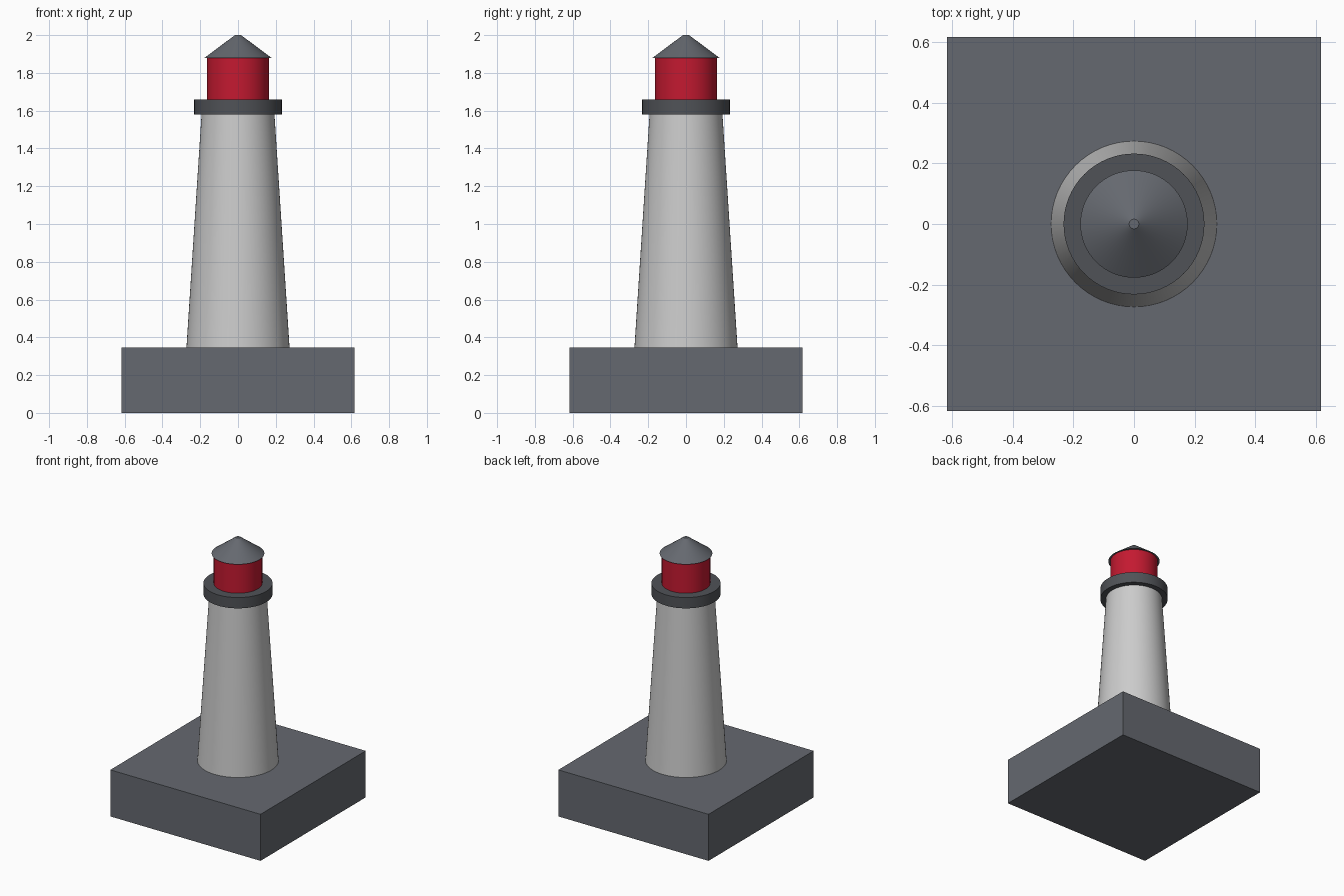
import bpy
import math

if "Cube" in bpy.data.objects:
    bpy.data.objects.remove(bpy.data.objects["Cube"])


def material(name, rgb):
    m = bpy.data.materials.new(name)
    m.diffuse_color = (*rgb, 1.0)
    m.use_nodes = True
    m.node_tree.nodes["Principled BSDF"].inputs["Base Color"].default_value = m.diffuse_color
    return m


slate = material("slate", (0.13, 0.14, 0.16))
dark = material("dark_iron", (0.08, 0.085, 0.095))
white = material("plaster", (0.8, 0.8, 0.79))
red = material("red_paint", (0.55, 0.01, 0.03))


def round_part(name, r_bottom, r_top, z0, z1, mat):
    """Smooth round section standing between two heights."""
    bpy.ops.mesh.primitive_cone_add(vertices=64, radius1=r_bottom, radius2=r_top,
                                    depth=z1 - z0, location=(0, 0, (z0 + z1) / 2))
    ob = bpy.context.object
    ob.name = name
    ob.data.materials.append(mat)
    bpy.ops.object.shade_smooth_by_angle(angle=math.radians(30))
    return ob


# Square plinth
bpy.ops.mesh.primitive_cube_add(size=1, location=(0, 0, 0.1725))
base = bpy.context.object
base.name = "base"
base.scale = (1.232, 1.232, 0.345)
bpy.ops.object.transform_apply(location=False, rotation=False, scale=True)
base.data.materials.append(slate)

# Tapered tower, gallery, lantern room and roof
round_part("tower", 0.273, 0.193, 0.345, 1.58, white)
round_part("gallery", 0.232, 0.232, 1.58, 1.66, dark)
round_part("lantern_room", 0.163, 0.163, 1.66, 1.88, red)
round_part("roof", 0.177, 0.016, 1.88, 2.0, slate)
